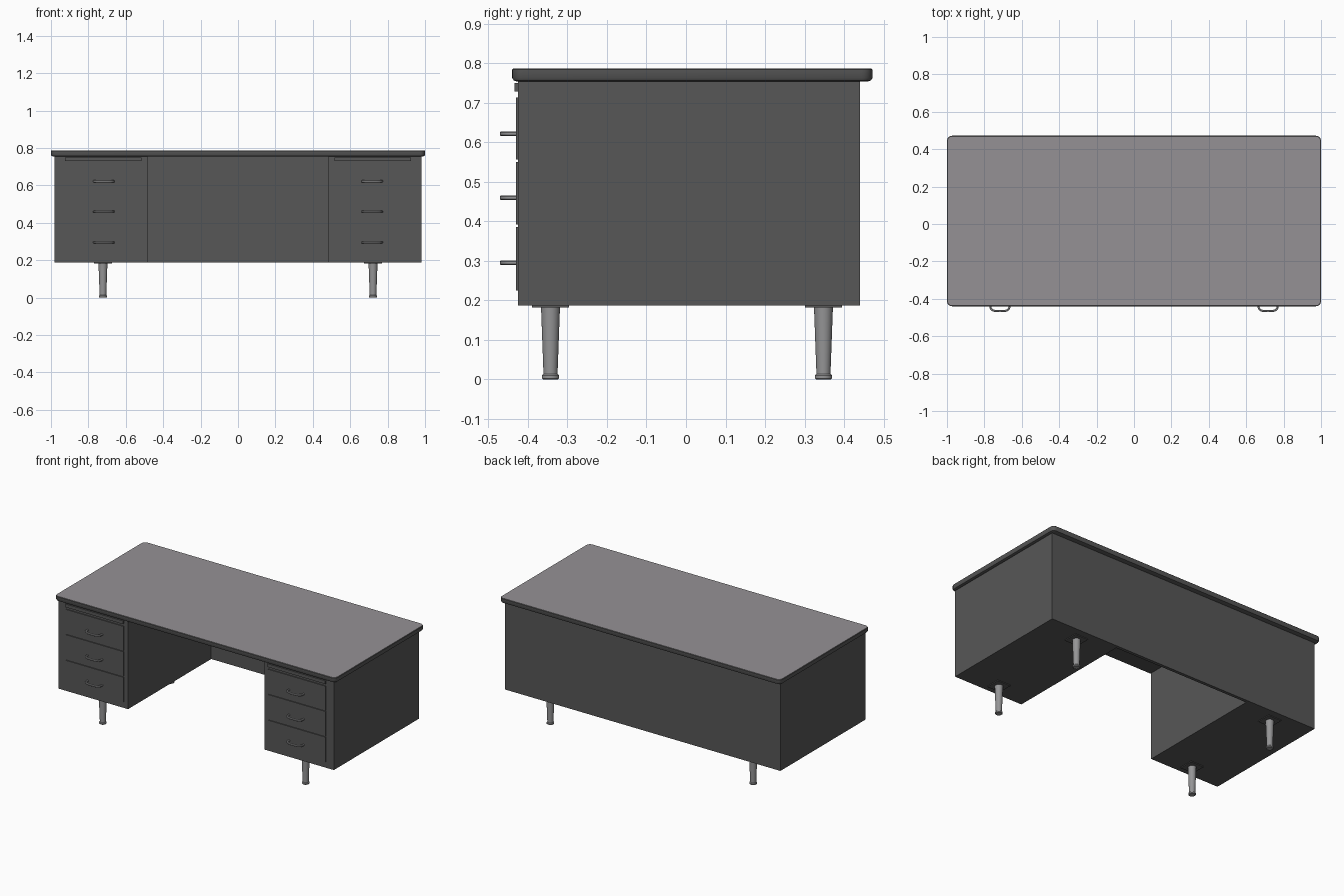
import bpy, bmesh, math

if "Cube" in bpy.data.objects:
    bpy.data.objects.remove(bpy.data.objects["Cube"])


def material(name, color):
    m = bpy.data.materials.new(name)
    m.diffuse_color = (*color, 1)
    m.use_nodes = True
    m.node_tree.nodes["Principled BSDF"].inputs["Base Color"].default_value = m.diffuse_color
    return m


DARK = material("charcoal steel", (0.095, 0.095, 0.095))
TOP = material("grey laminate", (0.30, 0.285, 0.30))
METAL = material("brushed metal", (0.30, 0.30, 0.305))


def finish(name, bm, mats, smooth=False):
    bmesh.ops.recalc_face_normals(bm, faces=bm.faces)
    me = bpy.data.meshes.new(name)
    bm.to_mesh(me)
    bm.free()
    for m in mats:
        me.materials.append(m)
    ob = bpy.data.objects.new(name, me)
    bpy.context.collection.objects.link(ob)
    if smooth:
        bpy.ops.object.select_all(action='DESELECT')
        ob.select_set(True)
        bpy.context.view_layer.objects.active = ob
        bpy.ops.object.shade_smooth_by_angle(angle=math.radians(35))
    return ob


def box(name, x0, x1, y0, y1, z0, z1, mat):
    bm = bmesh.new()
    bmesh.ops.create_cube(bm, size=1)
    for v in bm.verts:
        v.co.x = (x0 + x1) / 2 + v.co.x * (x1 - x0)
        v.co.y = (y0 + y1) / 2 + v.co.y * (y1 - y0)
        v.co.z = (z0 + z1) / 2 + v.co.z * (z1 - z0)
    return finish(name, bm, [mat])


def skin(name, rings, mats, smooth=True):
    """Join equal-length point rings into a capped solid."""
    bm = bmesh.new()
    loops = [[bm.verts.new(p) for p in r] for r in rings]
    n = len(loops[0])
    for a, b in zip(loops, loops[1:]):
        for i in range(n):
            bm.faces.new((a[i], a[(i + 1) % n], b[(i + 1) % n], b[i]))
    bm.faces.new(loops[0][::-1])
    cap = bm.faces.new(loops[-1])
    cap.material_index = len(mats) - 1
    return finish(name, bm, mats, smooth)


def rounded_rect(hx, hy, cy, r, z, seg=6):
    pts = []
    for k, (sx, sy) in enumerate([(1, 1), (-1, 1), (-1, -1), (1, -1)]):
        for i in range(seg + 1):
            a = math.pi / 2 * (k + i / seg)
            pts.append((sx * (hx - r) + r * math.cos(a),
                        cy + sy * (hy - r) + r * math.sin(a), z))
    return pts


# Table top: dark rounded edge band, lighter upper face
edge = [(0.012, 0.754), (0.004, 0.757), (0, 0.763), (0, 0.784), (0.003, 0.787)]
skin("table_top", [rounded_rect(1 - o, 0.456 - o, 0.016, 0.028 - o, z)
                   for o, z in edge], [DARK, TOP])

# Back panel closing the knee space
box("back_panel", -0.486, 0.486, 0.42, 0.44, 0.187, 0.755, DARK)

drawers = [(0.225, 0.386, 0.295), (0.392, 0.551, 0.46), (0.557, 0.714, 0.622)]
for side, s in (("left", -1), ("right", 1)):
    # Pedestal
    a, b = sorted((s * 0.485, s * 0.98))
    box(side + "_pedestal", a, b, -0.425, 0.44, 0.187, 0.755, DARK)
    a, b = sorted((s * 0.515, s * 0.925))
    # Pull-out writing board
    box(side + "_pull_out_board", a, b, -0.434, -0.42, 0.729, 0.75, DARK)
    for i, (z0, z1, hz) in enumerate(drawers):
        # Drawer front
        box(f"{side}_drawer_{i + 1}", a, b, -0.431, -0.42, z0, z1, DARK)
        # Bowed pull handle, a flat bar swept through an arc
        rings = []
        for k in range(17):
            t = math.pi * k / 16
            c, q = math.cos(t), math.sin(t)
            x = s * 0.717 + 0.052 * math.copysign(abs(c) ** 0.6, c)
            y = -0.428 - 0.038 * max(q, 0) ** 0.6
            nx, ny = 0.0055 * c, -0.0055 * q
            rings.append([(x + e * nx, y + e * ny, hz + f * 0.0055)
                          for e, f in ((1, 0.6), (0.6, 1), (-0.6, 1), (-1, 0.6),
                                       (-1, -0.6), (-0.6, -1), (0.6, -1), (1, -0.6))])
        skin(f"{side}_handle_{i + 1}", rings, [METAL])
    for end, y in (("front", -0.343), ("back", 0.348)):
        # Tapered leg with foot and mounting plate
        x = s * 0.722
        prof = [(0.018, 0), (0.022, 0.003), (0.022, 0.010), (0.018, 0.014),
                (0.018, 0.02), (0.024, 0.184)]
        skin(f"{side}_{end}_leg",
             [[(x + r * math.cos(math.tau * i / 24), y + r * math.sin(math.tau * i / 24), z)
               for i in range(24)] for r, z in prof], [METAL])
        box(f"{side}_{end}_leg_plate", x - 0.047, x + 0.047, y - 0.047, y + 0.047,
            0.182, 0.188, DARK)
